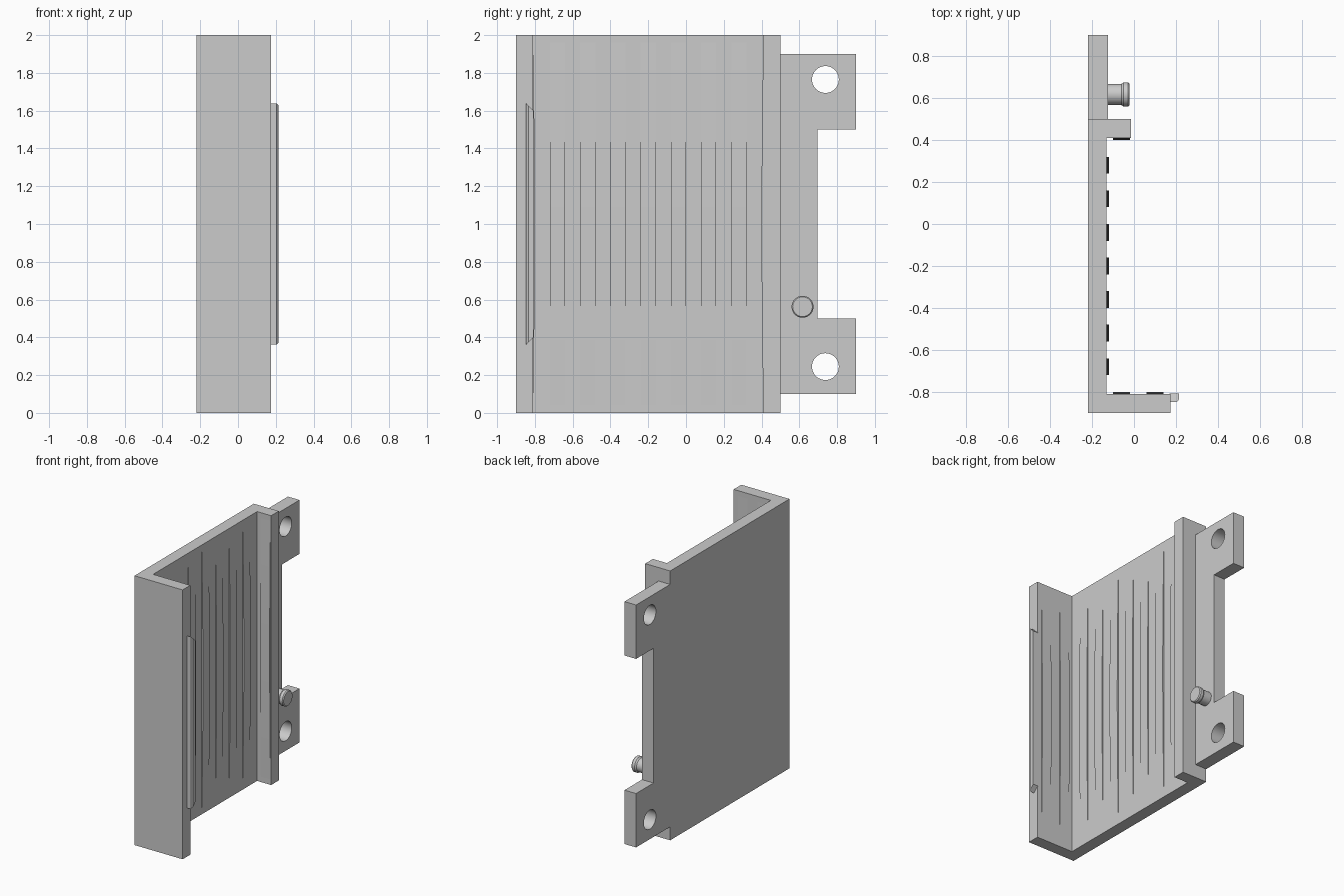
import bpy, bmesh, math
from mathutils import Matrix, Vector

cube = bpy.data.objects.get("Cube")
if cube:
    bpy.data.objects.remove(cube, do_unlink=True)

grey = bpy.data.materials.new("light grey")
grey.use_nodes = True
colour = (0.6, 0.6, 0.6, 1)
grey.diffuse_color = colour
grey.node_tree.nodes["Principled BSDF"].inputs["Base Color"].default_value = colour


def finish(name, bm, smooth=False):
    bmesh.ops.recalc_face_normals(bm, faces=bm.faces)
    mesh = bpy.data.meshes.new(name)
    bm.to_mesh(mesh)
    bm.free()
    ob = bpy.data.objects.new(name, mesh)
    bpy.context.collection.objects.link(ob)
    mesh.materials.append(grey)
    if smooth:
        shade(ob)
    return ob


def shade(ob):
    bpy.ops.object.select_all(action='DESELECT')
    ob.select_set(True)
    bpy.context.view_layer.objects.active = ob
    bpy.ops.object.shade_smooth_by_angle(angle=math.radians(35))


def prism(name, points, move, smooth=False):
    """Extrude a closed outline of 3D points along a vector."""
    bm = bmesh.new()
    face = bm.faces.new([bm.verts.new(p) for p in points])
    grown = bmesh.ops.extrude_face_region(bm, geom=[face])["geom"]
    verts = [g for g in grown if isinstance(g, bmesh.types.BMVert)]
    bmesh.ops.translate(bm, verts=verts, vec=move)
    return finish(name, bm, smooth)


# Main channel: back panel, deep front wall and short rear flange
outline = [(-.22, -.9), (.175, -.9), (.175, -.81), (-.13, -.81),
           (-.13, .41), (-.015, .41), (-.015, .5), (-.22, .5)]
prism("channel_body", [(x, y, 0) for x, y in outline], (0, 0, 2))

# Mounting tab with two ears
ears = [(.5, .1), (.9, .1), (.9, .5), (.695, .5),
        (.695, 1.5), (.9, 1.5), (.9, 1.9), (.5, 1.9)]
tab = prism("mounting_tab", [(-.22, y, z) for y, z in ears], (.095, 0, 0))

# Screw holes through the ears
TO_X = Matrix.Rotation(math.pi / 2, 4, 'Y')
for z in (.245, 1.765):
    bm = bmesh.new()
    bmesh.ops.create_cone(bm, cap_ends=True, segments=48, radius1=.071, radius2=.071,
                          depth=.4, matrix=Matrix.Translation((-.17, .738, z)) @ TO_X)
    cutter = finish("hole_cutter", bm)
    mod = tab.modifiers.new("hole", 'BOOLEAN')
    mod.operation = 'DIFFERENCE'
    mod.solver = 'EXACT'
    mod.object = cutter
    bpy.context.view_layer.objects.active = tab
    bpy.ops.object.modifier_apply(modifier=mod.name)
    bpy.data.objects.remove(cutter, do_unlink=True)
shade(tab)


# Shallow bowed grip ribs
def rib(name, start, across, outward):
    start, across, outward = Vector(start), Vector(across), Vector(outward)
    steps, height, half = 32, .01, .96
    arc = []
    for i in range(steps + 1):
        t = 2 * i / steps - 1
        arc.append(start + outward * height * (1 - t * t) + Vector((0, 0, 1 + half * t)))
    prism(name, arc, across * .08, True)


for i in range(7):
    rib("panel_rib", (-.13, -.72 + .16 * i, 0), (0, 1, 0), (1, 0, 0))
for x in (-.1, .06):
    rib("front_wall_rib", (x, -.81, 0), (1, 0, 0), (0, 1, 0))
rib("flange_rib", (-.1, .41, 0), (1, 0, 0), (0, -1, 0))

# Snap lip on the free edge of the front wall, with mitred ends
section = [(.17, -.847), (.205, -.847), (.215, -.835), (.215, -.808), (.17, -.808)]
bm = bmesh.new()
rings = []
for side in (-1, 1):
    rings.append([bm.verts.new((x, y, 1 + side * (.6 - (y + .808)))) for x, y in section])
bm.faces.new(rings[0])
bm.faces.new(rings[1])
for i in range(len(section)):
    j = (i + 1) % len(section)
    bm.faces.new((rings[0][i], rings[0][j], rings[1][j], rings[1][i]))
finish("snap_lip", bm)

# Headed locating peg, turned about the x direction
profile = [(0, -.13), (.05, -.13), (.05, -.06), (.058, -.05),
           (.058, -.028), (.052, -.021), (0, -.021)]
bm = bmesh.new()
verts = [bm.verts.new((x, .617 + r, .562)) for r, x in profile]
edges = [bm.edges.new(pair) for pair in zip(verts, verts[1:])]
bmesh.ops.spin(bm, geom=verts + edges, cent=(0, .617, .562), axis=(1, 0, 0),
               angle=math.tau, steps=40, use_merge=True)
bmesh.ops.remove_doubles(bm, verts=bm.verts, dist=.0001)
finish("locating_peg", bm, True)
